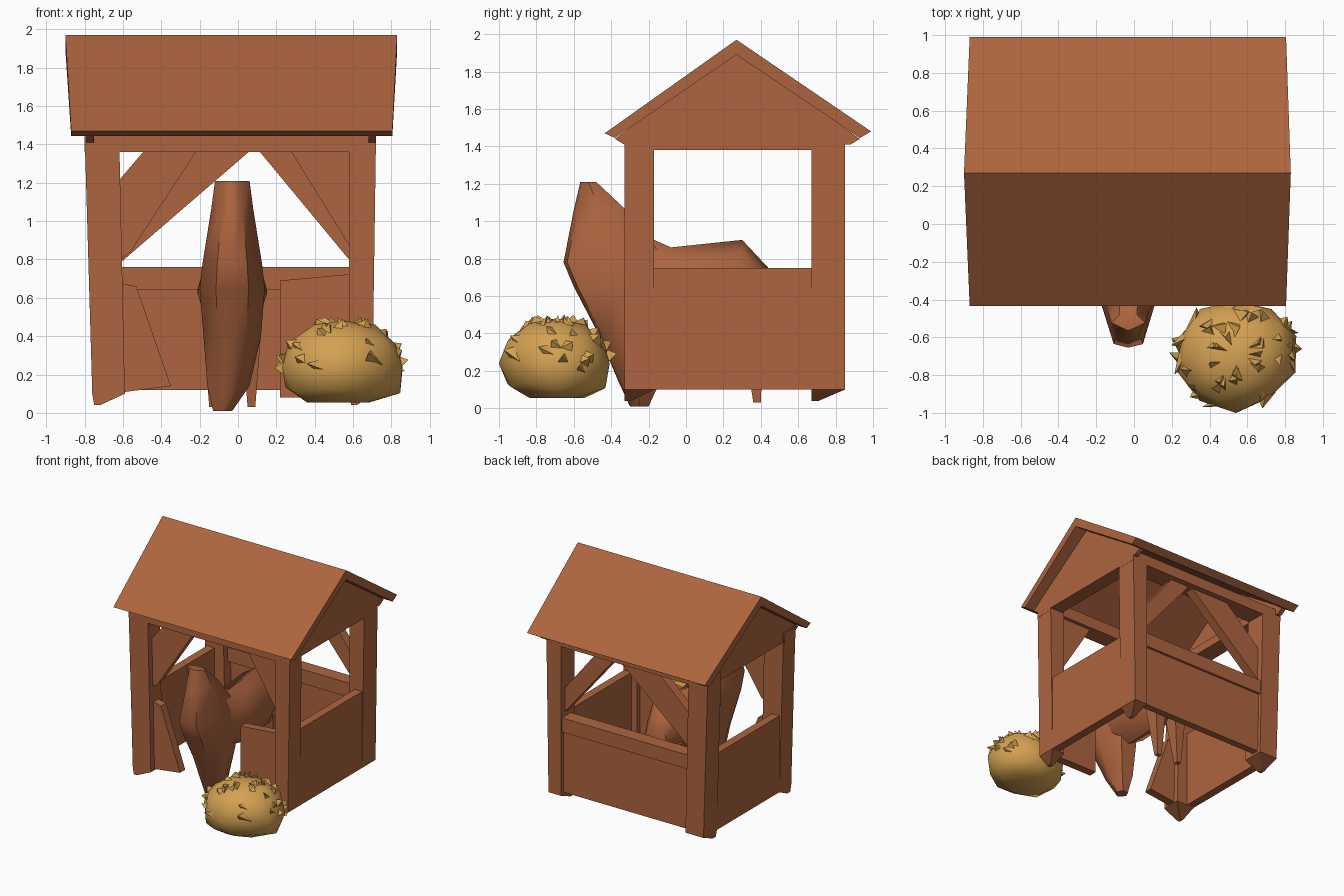
import bpy, bmesh, math, random
from mathutils import Vector

if "Cube" in bpy.data.objects:
    bpy.data.objects.remove(bpy.data.objects["Cube"])
random.seed(4)

def material(name, rgb):
    m = bpy.data.materials.new(name)
    m.diffuse_color = (*rgb, 1)
    m.use_nodes = True
    m.node_tree.nodes["Principled BSDF"].inputs["Base Color"].default_value = m.diffuse_color
    return m

WOOD = material("brown wood", (0.42, 0.13, 0.05))
STRAW = material("golden straw", (0.66, 0.36, 0.085))

def finish(bm, name, mat, smooth=None):
    bmesh.ops.recalc_face_normals(bm, faces=bm.faces)
    me = bpy.data.meshes.new(name)
    bm.to_mesh(me)
    bm.free()
    ob = bpy.data.objects.new(name, me)
    bpy.context.collection.objects.link(ob)
    me.materials.append(mat)
    if smooth:
        bpy.context.view_layer.objects.active = ob
        ob.select_set(True)
        bpy.ops.object.shade_smooth_by_angle(angle=math.radians(smooth))
        ob.select_set(False)
    return ob

def loft(name, rings, mat=WOOD, smooth=None):
    """Skin a list of equal-length point rings and cap both ends."""
    bm = bmesh.new()
    vs = [[bm.verts.new(p) for p in r] for r in rings]
    n = len(rings[0])
    for a, b in zip(vs, vs[1:]):
        for i in range(n):
            bm.faces.new((a[i], a[(i + 1) % n], b[(i + 1) % n], b[i]))
    bm.faces.new(vs[0])
    bm.faces.new(vs[-1])
    return finish(bm, name, mat, smooth)

def rect(x0, x1, y0, y1, z):
    return [(x0, y0, z), (x1, y0, z), (x1, y1, z), (x0, y1, z)]

def box(name, x0, x1, y0, y1, z0, z1):
    return loft(name, [rect(x0, x1, y0, y1, z0), rect(x0, x1, y0, y1, z1)])

def front_plate(name, pts, y0, y1):
    """Outline in x, z given a thickness in y."""
    return loft(name, [[(x, y, z) for x, z in pts] for y in (y0, y1)])

def side_plate(name, pts, x0, x1):
    """Outline in y, z given a thickness in x."""
    return loft(name, [[(x, y, z) for y, z in pts] for x in (x0, x1)])

# Corner posts, slightly splayed at the top
for side, (b0, b1, t0, t1) in {"left": (-0.76, -0.59, -0.80, -0.62),
                               "right": (0.58, 0.70, 0.58, 0.72)}.items():
    for end, (y0, y1) in {"front": (-0.33, -0.17), "back": (0.67, 0.85)}.items():
        loft(f"{end}_{side}_post", [rect(b0, b1, y0, y1, 0.10),
                                    rect(t0, t1, y0, y1, 1.46)])
        # splintered foot
        loft(f"{end}_{side}_foot", [rect(b0 + 0.01, b0 + 0.04, y0, y0 + 0.04, 0.04),
                                    rect(b0, b1, y0, y1, 0.10)])

# Beams under the eaves
box("front_top_beam", -0.80, 0.72, -0.33, -0.18, 1.36, 1.46)
box("back_top_beam", -0.80, 0.72, 0.68, 0.85, 1.37, 1.46)
box("left_top_beam", -0.79, -0.64, -0.33, 0.85, 1.38, 1.45)
box("right_top_beam", 0.60, 0.72, -0.33, 0.85, 1.38, 1.45)

# Roof slopes: the ridge overhangs a little more than the eaves
for name, ye, yi, ze in (("front_roof_slope", -0.435, -0.38, 1.47),
                         ("back_roof_slope", 0.99, 0.93, 1.48)):
    rings = []
    for x_ridge, x_eave in ((-0.90, -0.87), (0.83, 0.805)):
        rings.append([(x_ridge, 0.27, 1.97), (x_eave, ye, ze),
                      (x_eave, yi, 1.445), (x_ridge, 0.27, 1.89)])
    loft(name, rings)

# Gable ends set back under the roof
for name, x in (("left_gable", -0.77), ("right_gable", 0.70)):
    side_plate(name, [(-0.38, 1.44), (-0.33, 1.41), (0.88, 1.41), (0.93, 1.44), (0.27, 1.92)],
               x - 0.02, x + 0.02)

# Low walls with rails
box("right_wall", 0.63, 0.70, -0.30, 0.82, 0.10, 0.75)
box("left_wall", -0.76, -0.69, -0.30, 0.82, 0.10, 0.75)
box("back_wall", -0.72, 0.68, 0.76, 0.82, 0.12, 0.70)
box("back_rail", -0.72, 0.68, 0.72, 0.84, 0.64, 0.76)
front_plate("front_right_wall", [(0.22, 0.08), (0.66, 0.08), (0.66, 0.73), (0.22, 0.69)],
            -0.28, -0.21)
front_plate("front_left_wall", [(-0.74, 0.09), (-0.35, 0.14), (-0.53, 0.66), (-0.74, 0.70)],
            -0.28, -0.21)

# Diagonal braces
front_plate("back_left_brace", [(-0.64, 0.76), (0.09, 1.39), (-0.27, 1.39), (-0.64, 1.05)],
            0.72, 0.80)
front_plate("back_right_brace", [(0.62, 0.75), (0.62, 0.95), (0.27, 1.39), (0.09, 1.39)],
            0.72, 0.80)
front_plate("front_left_brace", [(-0.64, 0.78), (-0.56, 0.84), (-0.20, 1.39), (-0.47, 1.39),
                                 (-0.64, 1.19)], -0.28, -0.21)
front_plate("front_right_brace", [(0.60, 0.84), (0.60, 1.39), (0.26, 1.39)], -0.28, -0.21)

# Animal in the doorway: rings of (z, half width, centre x, front y, back y)
rings = []
for z, w, cx, y0, y1 in ((0.01, 0.05, -0.08, -0.30, -0.20), (0.14, 0.11, -0.05, -0.36, -0.14),
                         (0.40, 0.15, -0.03, -0.47, -0.10), (0.65, 0.17, -0.03, -0.60, -0.08),
                         (0.78, 0.155, -0.03, -0.655, -0.10), (1.06, 0.11, -0.03, -0.60, -0.32),
                         (1.21, 0.09, -0.03, -0.565, -0.48)):
    ym = (y0 + y1) / 2
    rings.append([(cx - w, ym, z), (cx - w * 0.5, y0 + 0.02, z), (cx, y0, z),
                  (cx + w * 0.5, y0 + 0.02, z), (cx + w, ym, z),
                  (cx + w * 0.5, y1, z), (cx - w * 0.5, y1, z)])
loft("animal_head_and_chest", rings, smooth=50)

rings = []
for y, w, z0, z1 in ((-0.35, 0.11, 0.45, 0.98), (-0.08, 0.18, 0.38, 0.86),
                     (0.30, 0.18, 0.40, 0.90), (0.45, 0.10, 0.48, 0.74)):
    zm = (z0 + z1) / 2
    rings.append([(-0.03 + w * math.cos(a), y, zm + (z1 - z0) / 2 * math.sin(a))
                  for a in [math.tau * k / 8 + math.pi / 2 for k in range(8)]])
loft("animal_body", rings, smooth=50)
for name, x in (("left", -0.13), ("right", 0.07)):
    loft(f"animal_hind_{name}_leg", [rect(x - 0.02, x + 0.02, 0.36, 0.40, 0.03),
                                     rect(x - 0.06, x + 0.06, 0.28, 0.42, 0.55)])

# Hay heap: a rough flattened ball with loose tufts
C = Vector((0.54, -0.69, 0.24))
R = Vector((0.325, 0.30, 0.25))
bm = bmesh.new()
bmesh.ops.create_icosphere(bm, subdivisions=2, radius=1)
for v in bm.verts:
    k = random.uniform(0.93, 1.05)
    p = Vector(v.co)
    if p.z < 0:                      # fuller sides down to a flat base
        p.x *= 1 - 0.25 * p.z * (1 + p.z)
        p.y *= 1 - 0.25 * p.z * (1 + p.z)
    v.co = Vector((C.x + p.x * R.x * k, C.y + p.y * R.y * k,
                   max(0.055, C.z + p.z * R.z * k)))
finish(bm, "hay_heap", STRAW, smooth=50)

def on_heap(a, e, k):
    return C + k * Vector((R.x * math.cos(a) * math.cos(e),
                           R.y * math.sin(a) * math.cos(e), R.z * math.sin(e)))

bm = bmesh.new()
for i in range(45):
    a, e = random.uniform(0, math.tau), random.uniform(-0.3, 1.15)
    base = [bm.verts.new(on_heap(a + da, e + de, 0.93))
            for da, de in ((0, 0), (0.35, -0.08), (0.18, 0.28))]
    tip = bm.verts.new(on_heap(a + random.uniform(-0.1, 0.4), e + 0.15, 1.09))
    for j in range(3):
        bm.faces.new((base[j], base[(j + 1) % 3], tip))
    bm.faces.new(base)
for v in bm.verts:
    v.co.y = max(v.co.y, -1.0)
finish(bm, "hay_tufts", STRAW)
